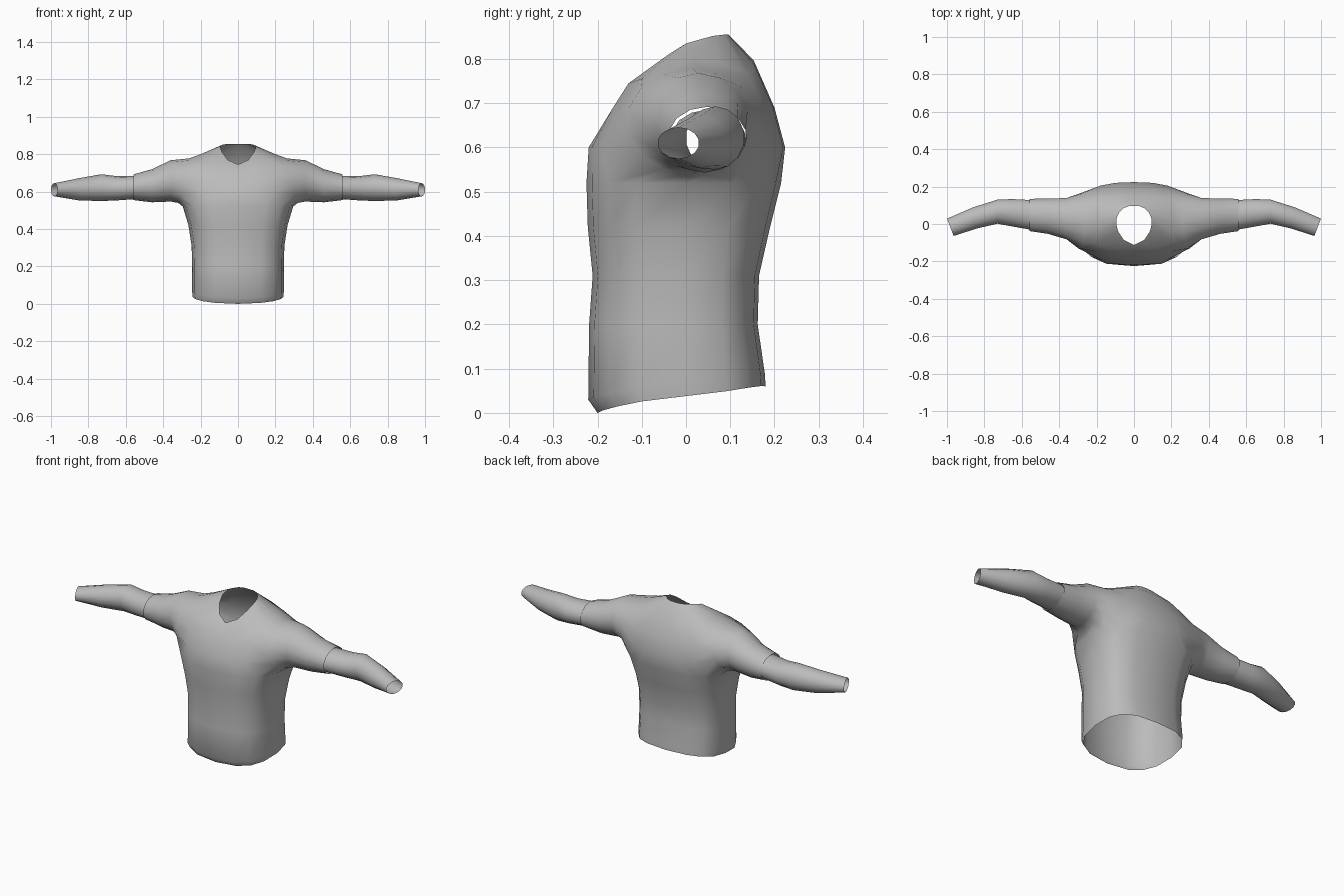
import bpy, bmesh, math

if "Cube" in bpy.data.objects:
    bpy.data.objects.remove(bpy.data.objects["Cube"])

cloth = bpy.data.materials.new("grey_cloth")
cloth.diffuse_color = (0.5, 0.5, 0.5, 1)
cloth.use_nodes = True
cloth.node_tree.nodes["Principled BSDF"].inputs["Base Color"].default_value = cloth.diffuse_color


def finish(name, bm):
    """Mirror the half mesh across x = 0, smooth it and apply the cloth."""
    bmesh.ops.delete(bm, geom=[v for v in bm.verts if not v.link_faces], context='VERTS')
    bmesh.ops.recalc_face_normals(bm, faces=bm.faces)
    me = bpy.data.meshes.new(name)
    bm.to_mesh(me)
    bm.free()
    ob = bpy.data.objects.new(name, me)
    bpy.context.collection.objects.link(ob)
    me.materials.append(cloth)
    mod = ob.modifiers.new("mirror", 'MIRROR')
    mod.merge_threshold = 0.0005
    for p in me.polygons:
        p.use_smooth = True
    return ob


def ring(bm, x, y0, y1, z0, z1, lean=0.0, skew=0.0, n=14):
    """Sleeve ring; lean moves the underside outward, skew the back side."""
    out = []
    for i in range(n):
        a = -math.pi / 2 + (i - 2) * 2 * math.pi / n
        c, s = math.cos(a), math.sin(a)
        out.append(bm.verts.new((x - lean * s + skew * c,
                                 (y0 + y1) / 2 + (y1 - y0) / 2 * c,
                                 (z0 + z1) / 2 + (z1 - z0) / 2 * s)))
    return out


def bridge(bm, a, b):
    n = len(a)
    for i in range(n):
        j = (i + 1) % n
        bm.faces.new((a[i], a[j], b[j], b[i]))


# Shirt body: half rings from front centre (0) round the side (4) to back centre (8)
bm = bmesh.new()
rows = []
body = [(0.0, 0.243, -0.20, 0.18), (0.03, 0.245, -0.221, 0.178),
        (0.20, 0.245, -0.219, 0.162), (0.31, 0.248, -0.211, 0.165),
        (0.42, 0.265, -0.222, 0.19), (0.52, 0.295, -0.225, 0.215)]
for z, rx, yf, yb in body:
    row = []
    for k in range(9):
        a = k * math.pi / 8
        s, c = max(math.sin(a), 0), math.cos(a)
        y = (yf if c > 0 else yb) * abs(c) ** 0.72
        x = 0 if k in (0, 8) else rx * s ** 0.72
        rise = (0.03 - 0.03 * c + 0.008 * s) if z < 0.1 else 0
        row.append(bm.verts.new((x, y, z + rise)))
    rows.append(row)

# Chest, shoulder and neck edge; the armhole gap has no points
chest = {0: (0, -0.22), 1: (0.10, -0.213), 2: (0.18, -0.19),
         6: (0.18, 0.205), 7: (0.10, 0.22), 8: (0, 0.224)}
upper = {0: (0, -0.16), 1: (0.10, -0.165), 2: (0.19, -0.15),
         6: (0.19, 0.18), 7: (0.10, 0.197), 8: (0, 0.20)}
for z, pts in ((0.60, chest), (0.69, upper)):
    rows.append([bm.verts.new((*pts[k], z)) if k in pts else None for k in range(9)])
shoulder = [(0, -0.137, 0.718), (0.09, -0.13, 0.745), (0.20, -0.10, 0.755),
            (0.20, -0.04, 0.785), (0.20, 0.02, 0.80), (0.20, 0.08, 0.79),
            (0.19, 0.14, 0.765), (0.10, 0.153, 0.79), (0, 0.153, 0.797)]
neck = [(0, -0.112, 0.745), (0.055, -0.085, 0.77), (0.085, -0.04, 0.81),
        (0.095, 0.0, 0.835), (0.092, 0.035, 0.845), (0.08, 0.06, 0.852),
        (0.055, 0.085, 0.855), (0.03, 0.095, 0.855), (0, 0.096, 0.855)]
for pts in (shoulder, neck):
    rows.append([bm.verts.new(p) for p in pts])
for r in range(len(rows) - 1):
    for k in range(8):
        if 5 <= r <= 7 and 2 <= k <= 5:
            continue
        bm.faces.new((rows[r][k], rows[r][k + 1], rows[r + 1][k + 1], rows[r + 1][k]))

# Short sleeves grown from the armhole
loop = (rows[5][2:7] + [rows[6][6], rows[7][6]] + rows[8][6:1:-1]
        + [rows[7][2], rows[6][2]])
for args in ((0.29, -0.135, 0.165, 0.54, 0.778, 0.03), (0.36, -0.085, 0.142, 0.547, 0.768),
             (0.46, -0.055, 0.138, 0.543, 0.72), (0.56, -0.04, 0.137, 0.555, 0.692)):
    nxt = ring(bm, *args)
    bridge(bm, loop, nxt)
    loop = nxt
finish("shirt_body", bm)

# Long under sleeves, curving forward to the open cuffs
bm = bmesh.new()
loop = None
for args in ((0.55, -0.033, 0.13, 0.56, 0.685), (0.65, -0.015, 0.135, 0.553, 0.683),
             (0.73, 0.0, 0.132, 0.55, 0.693), (0.85, -0.025, 0.09, 0.553, 0.672, 0, 0.012),
             (0.982, -0.065, 0.03, 0.575, 0.645, 0, 0.018)):
    nxt = ring(bm, *args)
    if loop:
        bridge(bm, loop, nxt)
    loop = nxt
finish("long_sleeves", bm)
